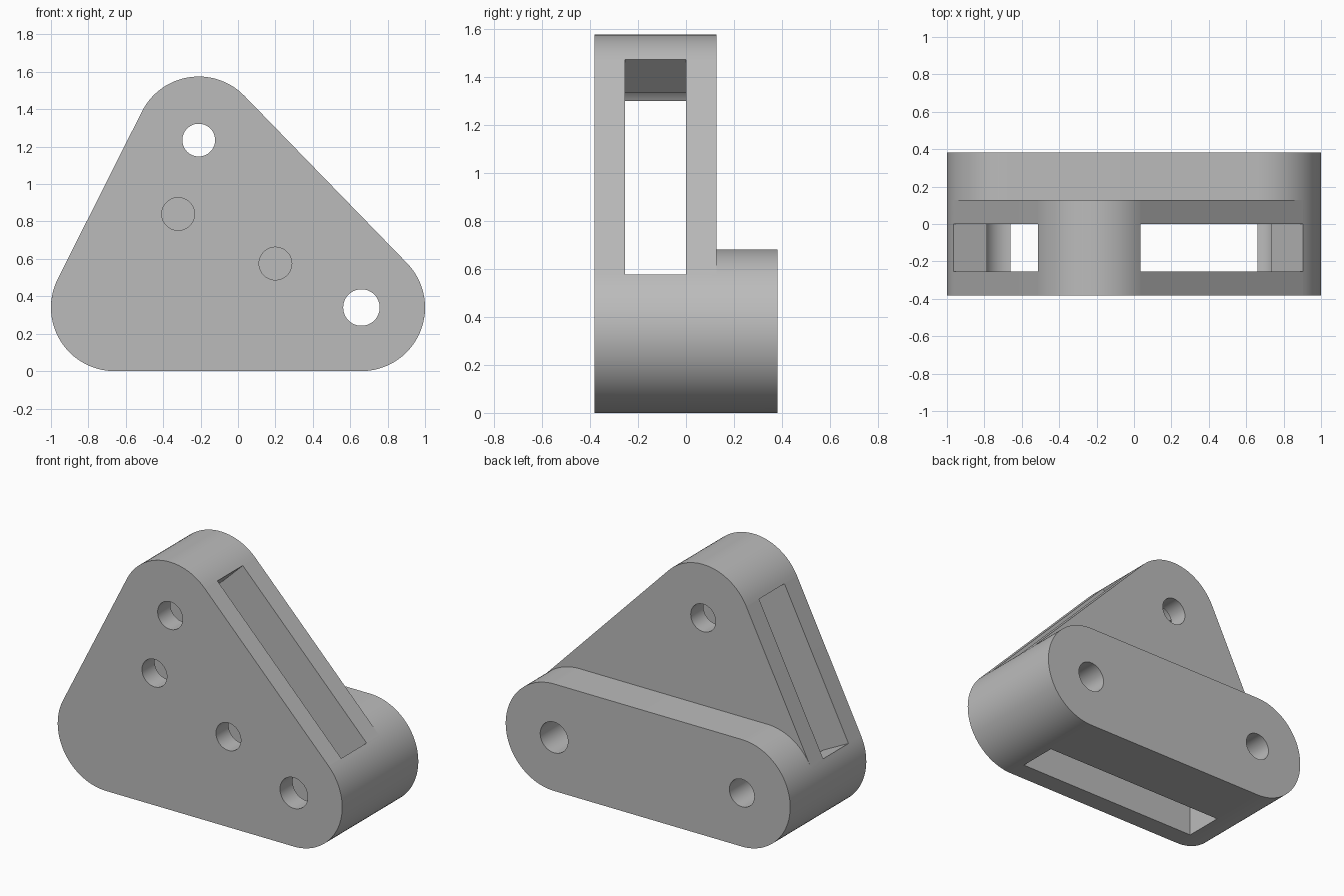
import bpy, bmesh, math
from mathutils import Vector

cube = bpy.data.objects.get("Cube")
if cube:
    bpy.data.objects.remove(cube, do_unlink=True)

# Plain grey finish
grey = bpy.data.materials.new("plain grey")
grey.use_nodes = True
colour = (0.5, 0.5, 0.5, 1)
grey.diffuse_color = colour
grey.node_tree.nodes["Principled BSDF"].inputs["Base Color"].default_value = colour

# Main dimensions: corner centres in (x, z), and depth layers along y
R = 0.34
LEFT_LOW, RIGHT_LOW, TOP = Vector((-0.66, R)), Vector((0.66, R)), Vector((-0.21, 1.235))
FRONT, SLOT_FRONT, SLOT_BACK, PLATE_BACK, BACK = -0.382, -0.255, 0.0, 0.1275, 0.382


def arc(centre, radius, start, sweep):
    steps = max(2, round(sweep / math.radians(4)))
    return [centre + radius * Vector((math.cos(a), math.sin(a)))
            for a in (start + sweep * i / steps for i in range(steps + 1))]


def outline(centres, radii, reach=0):
    """Anticlockwise arcs joined by tangents; reach adds radial walls out to that distance."""
    points, n = [], len(centres)
    for i, c in enumerate(centres):
        before, after = c - centres[i - 1], centres[(i + 1) % n] - c
        start = math.atan2(-before.x, before.y)
        end = math.atan2(-after.x, after.y)
        ring = arc(c, radii[i], start, (end - start) % math.tau)
        if reach:
            ring = ([c + (ring[0] - c).normalized() * reach] + ring
                    + [c + (ring[-1] - c).normalized() * reach])
        points += ring
    return points


def prism(name, points, y0, y1):
    bm = bmesh.new()
    face = bm.faces.new([bm.verts.new((p.x, y0, p.y)) for p in points])
    made = bmesh.ops.extrude_face_region(bm, geom=[face])["geom"]
    bmesh.ops.translate(bm, vec=(0, y1 - y0, 0),
                        verts=[v for v in made if isinstance(v, bmesh.types.BMVert)])
    bmesh.ops.recalc_face_normals(bm, faces=bm.faces)
    mesh = bpy.data.meshes.new(name)
    bm.to_mesh(mesh)
    bm.free()
    mesh.materials.append(grey)
    obj = bpy.data.objects.new(name, mesh)
    bpy.context.collection.objects.link(obj)
    return obj


def combine(target, tool, operation):
    mod = target.modifiers.new(operation.lower(), "BOOLEAN")
    mod.operation, mod.solver, mod.object = operation, "EXACT", tool
    bpy.context.view_layer.objects.active = target
    bpy.ops.object.modifier_apply(modifier=mod.name)
    bpy.data.objects.remove(tool, do_unlink=True)


# Triangular housing with the rounded bar behind its lower edge
corners = [LEFT_LOW, RIGHT_LOW, TOP]
housing = prism("bracket_housing", outline(corners, [R] * 3), FRONT, PLATE_BACK)
bar = prism("back_bar", outline(corners[:2], [R] * 2), PLATE_BACK, BACK)
combine(housing, bar, "UNION")

# Slot open on all three sides, leaving a solid pillar at each corner
slot = prism("slot_cutter", outline(corners, [0.14, 0.1, 0.14], R + 0.1), SLOT_FRONT, SLOT_BACK)
combine(housing, slot, "DIFFERENCE")

# Bolt holes: centre, radius, start and end depth
mid = (SLOT_FRONT + SLOT_BACK) / 2
for centre, radius, y0, y1 in [
    (RIGHT_LOW, 0.0975, FRONT - 0.1, BACK + 0.1),
    (TOP, 0.0875, FRONT - 0.1, BACK + 0.1),
    (LEFT_LOW, 0.0875, mid, BACK + 0.1),
    (Vector((-0.32, 0.84)), 0.0875, FRONT - 0.1, mid),
    (Vector((0.2, 0.575)), 0.0875, FRONT - 0.1, mid),
]:
    hole = prism("hole_cutter", arc(centre, radius, 0, math.tau)[:-1], y0, y1)
    combine(housing, hole, "DIFFERENCE")

# Smooth curved walls, crisp edges
bpy.ops.object.select_all(action="DESELECT")
housing.select_set(True)
bpy.context.view_layer.objects.active = housing
bpy.ops.object.shade_smooth_by_angle(angle=math.radians(30))
